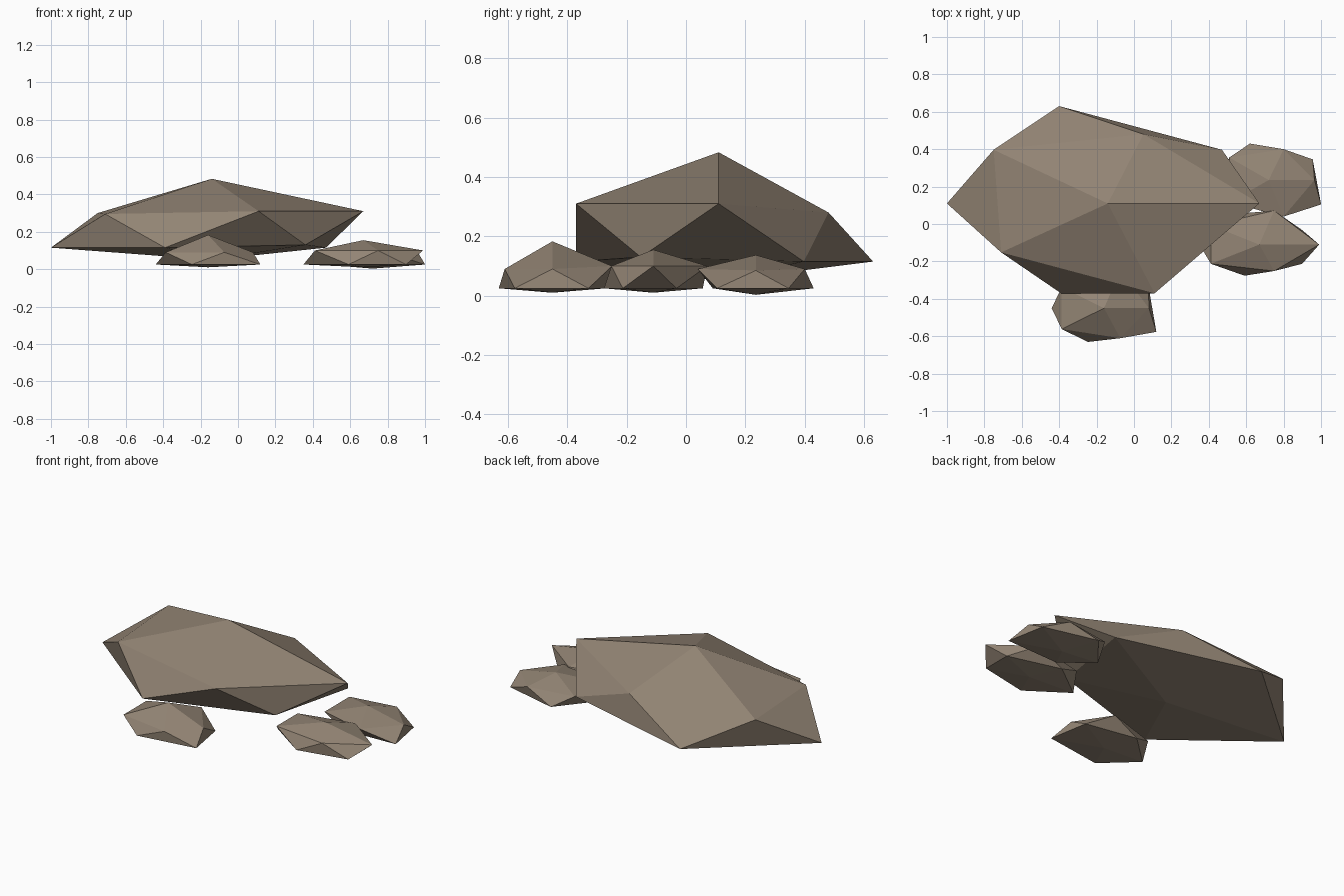
import bpy
import bmesh
from math import cos, sin, radians

default_cube = bpy.data.objects.get("Cube")
if default_cube:
    bpy.data.objects.remove(default_cube, do_unlink=True)

# One stone colour for everything
stone = bpy.data.materials.new("warm_grey_stone")
stone.use_nodes = True
stone_colour = (0.29, 0.232, 0.175, 1)
stone.diffuse_color = stone_colour
shader = stone.node_tree.nodes["Principled BSDF"]
shader.inputs["Base Color"].default_value = stone_colour
shader.inputs["Roughness"].default_value = 0.9


def make_ring(bm, centre, radius, height, start_angle, nudges):
    """Five corners around the rock; nudges shifts single corners."""
    ring = []
    for corner in range(5):
        angle = radians(start_angle + 72 * corner)
        dx, dy, dz = nudges.get(corner, (0, 0, 0))
        ring.append(bm.verts.new((
            centre[0] + radius[0] * cos(angle) + dx,
            centre[1] + radius[1] * sin(angle) + dy,
            height + dz)))
    return ring


def make_rock(name, centre, radius, heights, upper_nudges, lower_nudges):
    """Chipped twenty-sided rock: peak, upper ring, lower ring, base."""
    base_z, lower_z, upper_z, peak_z = heights
    bm = bmesh.new()
    base = bm.verts.new((*centre, base_z))
    peak = bm.verts.new((*centre, peak_z))
    upper = make_ring(bm, centre, radius, upper_z, 0, upper_nudges)
    lower = make_ring(bm, centre, radius, lower_z, 36, lower_nudges)
    for this in range(5):
        following = (this + 1) % 5
        bm.faces.new((peak, upper[this], upper[following]))
        bm.faces.new((upper[this], lower[this], upper[following]))
        bm.faces.new((lower[this], lower[following], upper[following]))
        bm.faces.new((base, lower[following], lower[this]))
    bmesh.ops.recalc_face_normals(bm, faces=bm.faces)
    mesh = bpy.data.meshes.new(name)
    bm.to_mesh(mesh)
    bm.free()
    mesh.materials.append(stone)
    rock = bpy.data.objects.new(name, mesh)
    bpy.context.collection.objects.link(rock)
    return rock


# Large slab resting above the pebbles
make_rock("large_rock", (-.14, .11), (.81, .505), (.05, .115, .31, .483),
          upper_nudges={1: (-.06, -.11, -.03), 2: (.045, -.01, -.01),
                        3: (.085, .035, -.015)},
          lower_nudges={0: (-.045, -.01, 0), 1: (-.01, .04, 0),
                        2: (-.05, 0, 0), 4: (-.155, .035, .015)})

# Three small rocks around its edge
make_rock("front_small_rock", (-.16, -.45), (.28, .19), (.01, .025, .09, .183),
          upper_nudges={0: (-.04, 0, 0), 1: (0, .02, .01), 4: (0, .02, 0)},
          lower_nudges={0: (.01, .01, 0), 4: (.053, -.015, 0)})

make_rock("left_small_rock", (.67, -.11), (.32, .175), (.01, .025, .1, .155),
          upper_nudges={1: (-.02, .015, 0), 4: (-.02, .025, 0)},
          lower_nudges={0: (-.03, -.025, 0), 3: (.02, 0, 0), 4: (-.03, 0, 0)})

make_rock("back_left_small_rock", (.72, .235), (.26, .205), (.003, .025, .09, .137),
          upper_nudges={0: (-.015, 0, -.005), 1: (0, -.03, 0)},
          lower_nudges={0: (.025, -.01, 0), 1: (-.02, 0, 0),
                        3: (0, .05, 0), 4: (.07, -.01, 0)})
